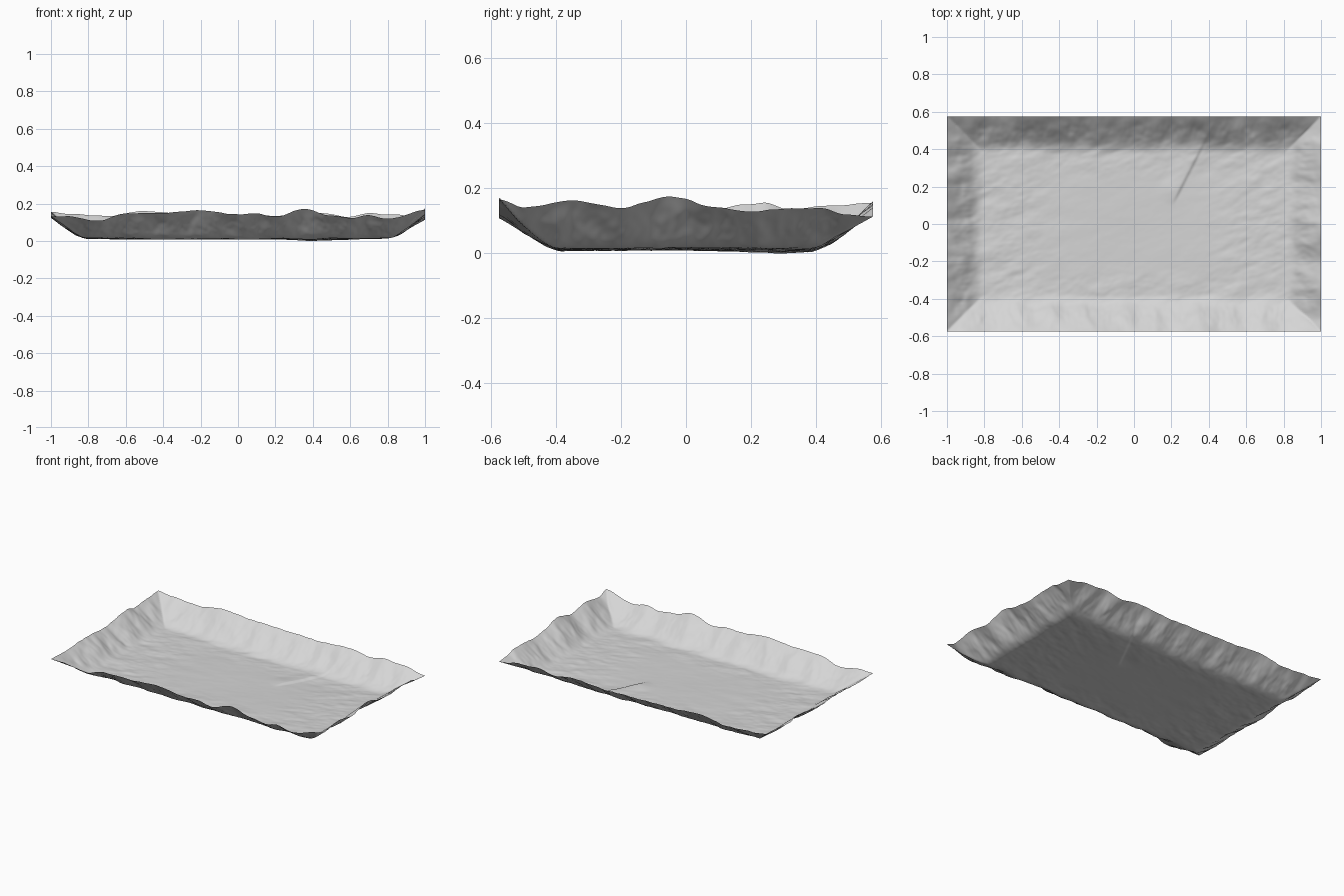
import bpy, bmesh, math
from mathutils import Vector, noise

if "Cube" in bpy.data.objects:
    bpy.data.objects.remove(bpy.data.objects["Cube"])

HX, HY = 1.0, 0.575   # half sizes of the sheet
NX, NY = 240, 138     # grid resolution
BORDER = 0.165        # width of the raised border

# Rim heights as (position, height) along each side
FRONT = [(-1, .135), (-.9, .135), (-.75, .112), (-.6, .152), (-.4, .155), (-.2, .167), (0, .147),
         (.1, .152), (.2, .133), (.36, .178), (.5, .138), (.6, .127), (.7, .143), (.8, .122), (1, .17)]
BACK = [(-1, .16), (-.9, .15), (-.7, .137), (-.5, .165), (-.3, .15), (0, .145), (.2, .14),
        (.45, .155), (.6, .133), (.7, .153), (.85, .143), (1, .118)]
RIGHT = [(-.575, .135), (-.4, .13), (-.2, .14), (0, .13), (.24, .16), (.32, .14), (.42, .15), (.575, .16)]
LEFT = [(-.575, .17), (-.5, .148), (-.35, .167), (-.2, .146), (-.05, .18), (.1, .145),
        (.2, .133), (.3, .142), (.42, .143), (.5, .122), (.575, .118)]


def smooth(t):
    t = max(0.0, min(1.0, t))
    return t * t * (3 - 2 * t)


def rim(points, p):
    """Rim height eased between the listed points."""
    for (a, za), (b, zb) in zip(points, points[1:]):
        if p <= b:
            return za + (zb - za) * smooth((p - a) / (b - a))
    return points[-1][1]


def crease(x, y):
    """One narrow diagonal fold running from the back wall into the floor."""
    a, b = Vector((.22, .13)), Vector((.43, .54))
    axis = b - a
    p = Vector((x, y)) - a
    along = p.dot(axis) / axis.length_squared
    across = (p.x * axis.y - p.y * axis.x) / axis.length
    fade = smooth((along + .1) * 5) * smooth((1 - along) * 2)
    step = 1 - smooth((across + .006) / .012)
    return .008 * fade * step * smooth((across + .12) / .1)


def floor_height(x, y):
    """Calm middle, lumpy toward the border, lifted at both ends."""
    rough = .2 + .8 * smooth((max(abs(x) / HX, abs(y) / HY) - .3) / .35)
    streak = noise.fractal(Vector((x * 5 - y * 3, y * 10 - x * 2, .4)), .8, 2.0, 4)
    lump = noise.fractal(Vector((x * 7, y * 9, 8)), .9, 2.0, 3)
    swell = noise.noise(Vector((x * 2, y * 2, 5)))
    hollow = math.exp(-((x - .4) ** 2 + (y - .3) ** 2) / .05)
    ends = smooth((abs(x) - .4) / .45)
    return .014 + .007 * ends + .004 * swell - .006 * hollow + rough * (.004 * streak + .003 * lump)


def height(x, y):
    tx = (abs(x) - HX + BORDER) / BORDER
    ty = (abs(y) - HY + BORDER) / BORDER
    if tx > ty:
        top = rim(LEFT if x > 0 else RIGHT, y)
        side, rib = y, 3 if x > 0 else 9
    else:
        top = rim(BACK if y > 0 else FRONT, x)
        side, rib = x, 15 if y > 0 else 21
    # wall: wavering rounded foot, then a nearly straight slope up to the rim
    mitre = smooth(abs(tx - ty) * 2)
    t = max(tx, ty)
    t += .12 * mitre * noise.noise(Vector((side * 8, 2, rib))) * smooth(t + .5) * smooth((1 - t) * 2)
    k = .22
    rise = 0 if t < -k else (t + k) ** 2 / (4 * k) if t < k else t
    bulge = math.sin(math.pi * max(0, min(1, t)))
    ribs = noise.fractal(Vector((side * 12, t * 1.2, rib)), .9, 2.0, 3)
    ripple = .004 * noise.noise(Vector((side * 22, .5, rib))) * rise
    z = floor_height(x, y) * (1 - min(1, rise)) + top * rise
    return z + crease(x, y) + mitre * (.009 * bulge * ribs + ripple)


# Sheet: one open surface shaped by the height rule
bm = bmesh.new()
bmesh.ops.create_grid(bm, x_segments=NX, y_segments=NY, size=1.0)
for v in bm.verts:
    v.co.x *= HX
    v.co.y *= HY
    v.co.z = height(v.co.x, v.co.y)
low = min(v.co.z for v in bm.verts)
for v in bm.verts:
    v.co.z -= low
for f in bm.faces:
    f.smooth = True
mesh = bpy.data.meshes.new("rough_tray")
bm.to_mesh(mesh)
bm.free()
tray = bpy.data.objects.new("rough_tray", mesh)
bpy.context.collection.objects.link(tray)

# Plain pale grey
mat = bpy.data.materials.new("pale_grey")
mat.use_nodes = True
color = (.67, .67, .67, 1)
mat.diffuse_color = color
shader = mat.node_tree.nodes["Principled BSDF"]
shader.inputs["Base Color"].default_value = color
shader.inputs["Roughness"].default_value = .8
mesh.materials.append(mat)
